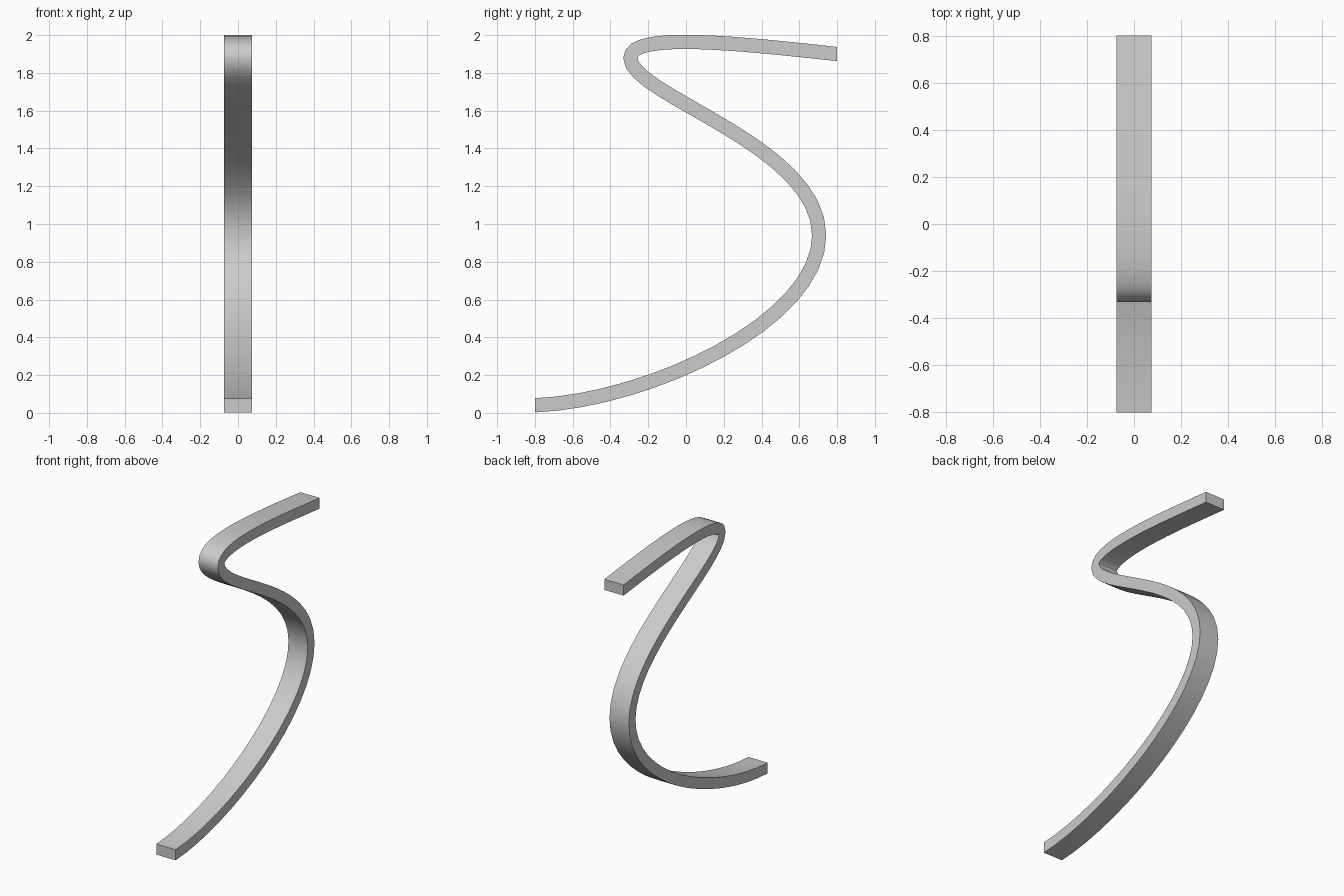
import bpy
import bmesh
from mathutils import Vector
from mathutils.geometry import interpolate_bezier

cube = bpy.data.objects.get("Cube")
if cube:
    bpy.data.objects.remove(cube, do_unlink=True)

HALF_WIDTH, HALF_THICK, STEPS = 0.075, 0.0375, 17

# Grey material
grey = bpy.data.materials.new("plain_grey")
grey.use_nodes = True
colour = (0.6, 0.6, 0.6, 1)
grey.diffuse_color = colour
grey.node_tree.nodes["Principled BSDF"].inputs["Base Color"].default_value = colour

# Centre line in the y-z plane: knots and handles of three Bezier spans
path = [Vector((0, y, z)) for y, z in (
    (-0.8, 0.04), (-0.193, 0.065), (0.705, 0.485),
    (0.705, 0.94), (0.705, 1.42), (-0.295, 1.68),
    (-0.295, 1.88), (-0.295, 2.02), (0.29, 1.955), (0.8, 1.9))]
line = [path[0]]
for i in (0, 3, 6):
    line += interpolate_bezier(*path[i:i + 4], STEPS)[1:]

# Sweep a rectangular section along the centre line
bm = bmesh.new()
rings = []
last = len(line) - 1
for i, p in enumerate(line):
    along = (line[min(i + 1, last)] - line[max(i - 1, 0)]).normalized()
    if i in (0, last):
        along = Vector((0, 1, 0))  # ends are cut upright
    out = Vector((0, -along.z, along.y)) * HALF_THICK
    side = Vector((HALF_WIDTH, 0, 0))
    rings.append([bm.verts.new(p + a * side + b * out)
                  for a, b in ((-1, -1), (1, -1), (1, 1), (-1, 1))])
for r, s in zip(rings, rings[1:]):
    for k in range(4):
        n = (k + 1) % 4
        bm.faces.new((r[k], r[n], s[n], s[k]))
bm.faces.new(rings[0])
bm.faces.new(rings[-1])
bmesh.ops.recalc_face_normals(bm, faces=bm.faces)

mesh = bpy.data.meshes.new("curved_bar")
bm.to_mesh(mesh)
bm.free()
mesh.materials.append(grey)
bar = bpy.data.objects.new("curved_bar", mesh)
bpy.context.collection.objects.link(bar)
bpy.context.view_layer.objects.active = bar
bar.select_set(True)
bpy.ops.object.shade_smooth_by_angle(angle=0.6)
